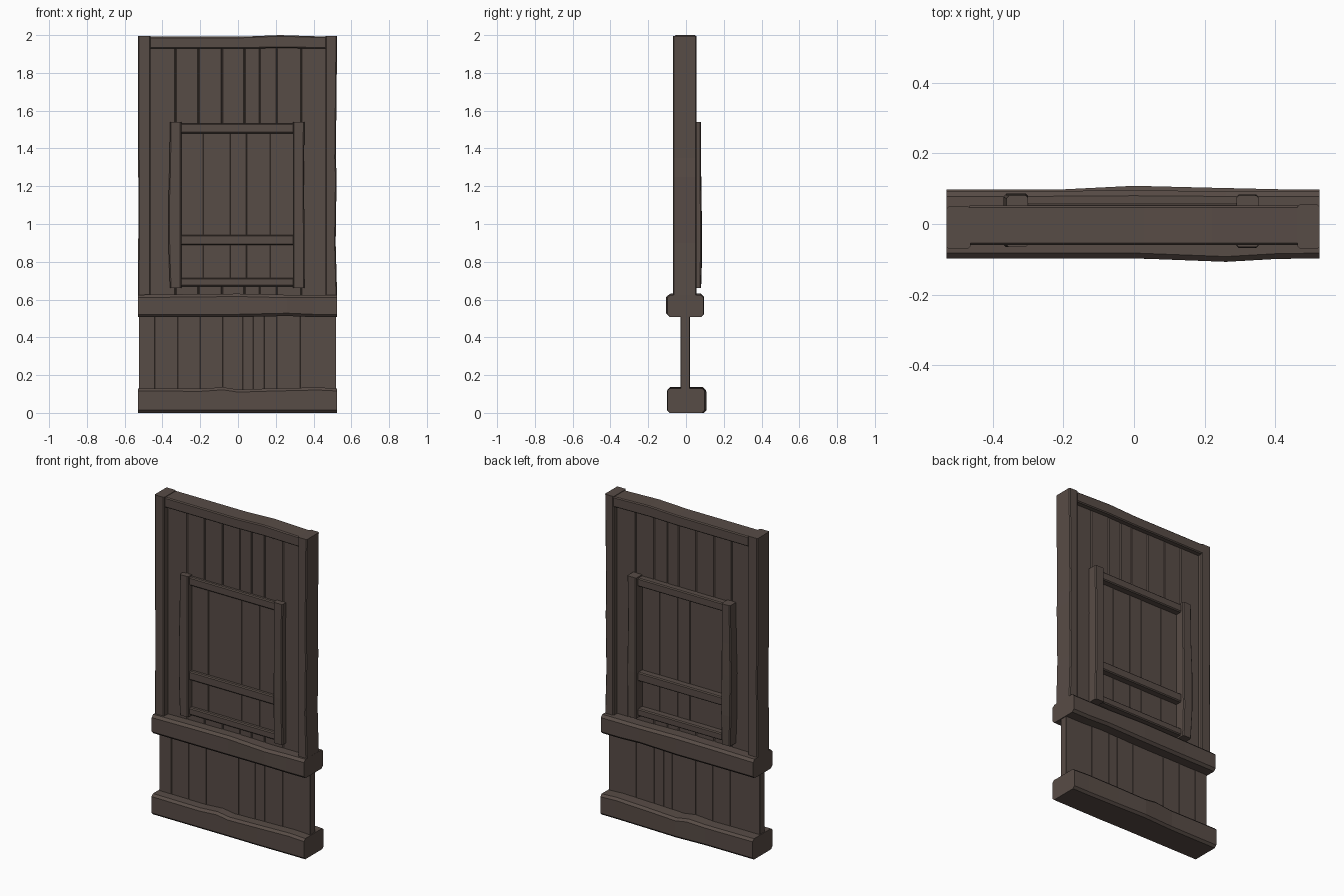
import bpy, bmesh

wood = bpy.data.materials.new("dark_brown_wood")
wood.diffuse_color = (0.097, 0.072, 0.061, 1)


def beam(name, axis, t0, t1, y, o, c=0.008, bumps=()):
    """Chamfered timber along x or z. y, o: cross-section ranges.
    bumps: (t, dy0, dy1, do0, do1) shift the four sides at station t."""
    stations = [(t0, 0, 0, 0, 0), *bumps, (t1, 0, 0, 0, 0)]
    bm = bmesh.new()
    rings = []
    for t, a, b, d, e in stations:
        y0, y1, o0, o1 = y[0] + a, y[1] + b, o[0] + d, o[1] + e
        if c:
            pts = [(y0 + c, o0), (y1 - c, o0), (y1, o0 + c), (y1, o1 - c),
                   (y1 - c, o1), (y0 + c, o1), (y0, o1 - c), (y0, o0 + c)]
        else:
            pts = [(y0, o0), (y1, o0), (y1, o1), (y0, o1)]
        rings.append([bm.verts.new((t, p, q) if axis == 'x' else (q, p, t))
                      for p, q in pts])
    n = len(rings[0])
    for r, s in zip(rings, rings[1:]):
        for i in range(n):
            j = (i + 1) % n
            bm.faces.new((r[i], r[j], s[j], s[i]))
    bm.faces.new(rings[0])
    bm.faces.new(rings[-1])
    bmesh.ops.recalc_face_normals(bm, faces=bm.faces)
    me = bpy.data.meshes.new(name)
    bm.to_mesh(me)
    bm.free()
    me.materials.append(wood)
    ob = bpy.data.objects.new(name, me)
    bpy.context.collection.objects.link(ob)
    return ob


def planks(name, xs, z0, z1, y, c, skip=()):
    """Row of upright boards between successive x seams."""
    for i, (a, b) in enumerate(zip(xs, xs[1:])):
        if i not in skip:
            w = 0.001 * (i % 2)
            beam(f"{name}_{i + 1}", 'z', z0, z1, (y[0] + w, y[1] - w), (a, b), c)


# heavy hewn horizontal beams
beam("bottom_beam", 'x', -0.53, 0.525, (-0.098, 0.098), (0, 0.13), 0.014,
     [(-0.2, 0, 0, 0, -0.002), (-0.08, 0, 0.006, 0, 0.006),
      (0, 0, 0.01, 0, -0.006), (0.2, -0.002, 0.005, 0, 0), (0.42, 0, 0, 0, 0.005)])
beam("middle_beam", 'x', -0.53, 0.525, (-0.097, 0.093), (0.507, 0.625), 0.015,
     [(-0.3, 0, 0, 0, 0.003), (0, 0, 0.002, 0, 0.006),
      (0.26, -0.01, 0, 0.006, 0), (0.4, -0.002, 0, 0, 0)])
beam("top_beam", 'x', -0.465, 0.465, (-0.06, 0.053), (1.928, 1.992), 0.006,
     [(-0.2, 0, 0, 0, 0), (0.03, 0, 0, 0, 0), (0.22, 0, 0, 0.004, 0.008)])

# corner posts
beam("left_post", 'z', 0.615, 1.995, (-0.07, 0.05), (-0.53, -0.463), 0.006,
     [(1.1, 0, 0, 0.003, 0), (1.5, 0, 0, 0, 0)])
beam("right_post", 'z', 0.615, 1.995, (-0.07, 0.055), (0.463, 0.525), 0.006,
     [(0.9, 0, 0, 0, -0.008), (1.25, 0, 0, 0, -0.003), (1.35, 0, 0, 0, -0.007)])

# lower wall boards
planks("lower_plank", [-0.525, -0.44, -0.32, -0.20, -0.08, 0.025, 0.08, 0.14,
                       0.205, 0.33, 0.52], 0.12, 0.515, (-0.03, 0.02), 0.0015)

# upper wall boards, leaving an opening for the shutter
xs = [-0.47, -0.33, -0.21, -0.085, 0.035, 0.115, 0.205, 0.335, 0.47]
planks("side_plank", xs, 0.615, 1.94, (-0.03, 0.02), 0.005, skip=range(1, 7))
planks("plank_above", xs, 1.525, 1.94, (-0.03, 0.02), 0.005, skip=(0, 7))
planks("plank_below", xs, 0.615, 0.675, (-0.03, 0.02), 0.005, skip=(0, 7))

# shutter boards
planks("shutter_plank", [-0.31, -0.185, -0.04, 0.045, 0.17, 0.3],
       0.68, 1.52, (-0.028, 0.018), 0.0015)

# shutter frame
beam("shutter_left_stile", 'z', 0.66, 1.54, (-0.065, 0.08), (-0.36, -0.30), 0.006,
     [(0.85, 0, 0.006, -0.007, 0), (1.1, 0, 0.003, -0.009, 0), (1.3, 0, 0, -0.003, 0)])
beam("shutter_right_stile", 'z', 0.66, 1.54, (-0.065, 0.08), (0.29, 0.352), 0.006,
     [(0.95, -0.003, 0.003, 0, 0), (1.25, 0, 0, 0, -0.003)])
for name, z0, z1 in (("top", 1.48, 1.532), ("middle", 0.888, 0.943), ("bottom", 0.67, 0.715)):
    beam(f"shutter_{name}_rail", 'x', -0.305, 0.292, (-0.05, 0.06), (z0, z1), 0.006)
